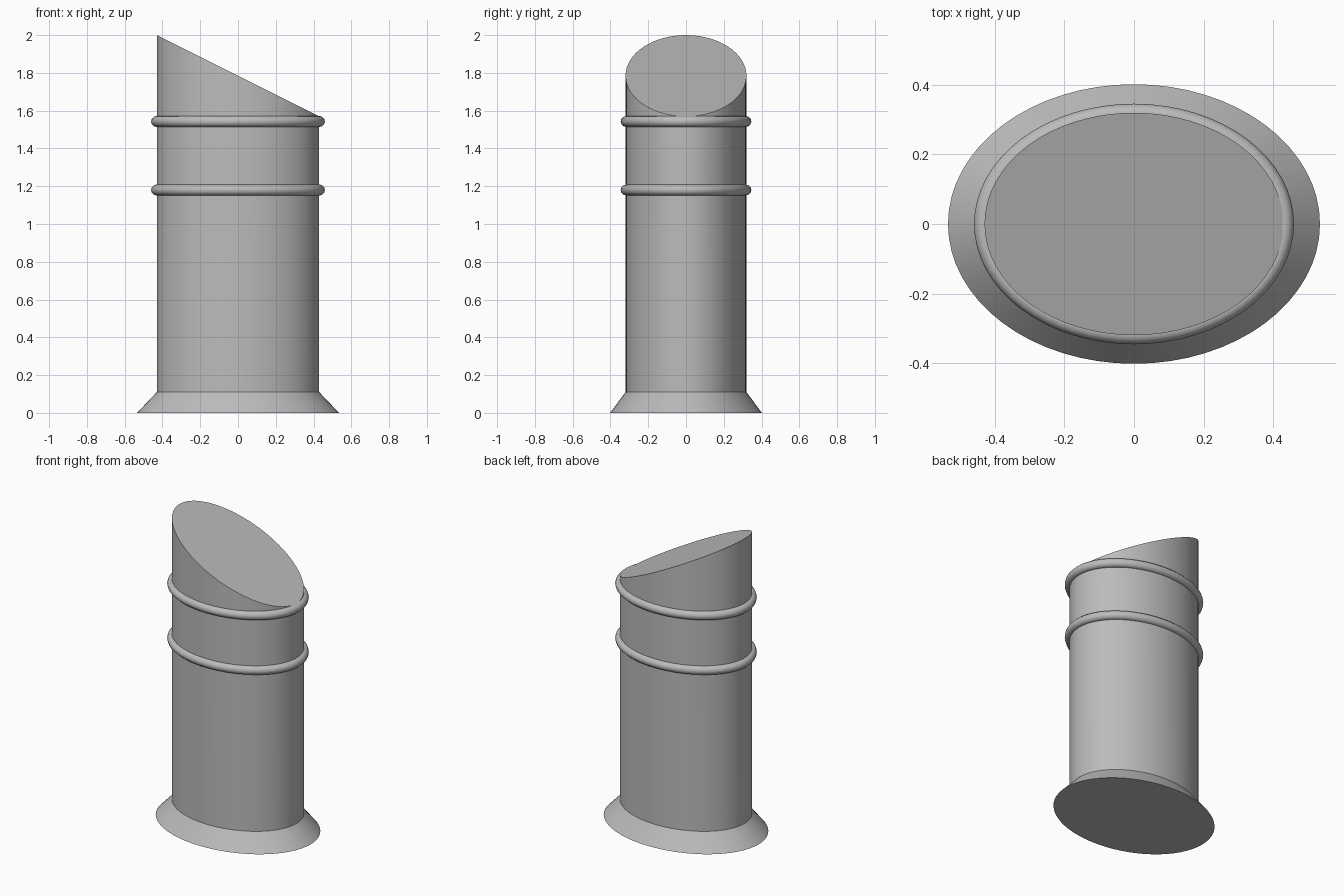
import bpy, bmesh, math

if "Cube" in bpy.data.objects:
    bpy.data.objects.remove(bpy.data.objects["Cube"])

SEG = 64
A, B = 0.43, 0.32          # half-widths of the oval column

grey = bpy.data.materials.new("mid grey")
grey.diffuse_color = (0.5, 0.5, 0.5, 1)
grey.use_nodes = True
grey.node_tree.nodes["Principled BSDF"].inputs["Base Color"].default_value = grey.diffuse_color


def loft(name, loops, closed=False):
    """Skin a stack of oval loops, each (half x, half y, height function of x)."""
    bm = bmesh.new()
    rings = []
    for a, b, height in loops:
        ring = []
        for i in range(SEG):
            t = 2 * math.pi * i / SEG
            x = a * math.cos(t)
            ring.append(bm.verts.new((x, b * math.sin(t), height(x))))
        rings.append(ring)
    pairs = list(zip(rings, rings[1:]))
    if closed:
        pairs.append((rings[-1], rings[0]))
    else:
        bm.faces.new(rings[0][::-1])
        bm.faces.new(rings[-1])
    for low, high in pairs:
        for i in range(SEG):
            j = (i + 1) % SEG
            bm.faces.new((low[i], low[j], high[j], high[i]))
    bmesh.ops.recalc_face_normals(bm, faces=bm.faces)
    mesh = bpy.data.meshes.new(name)
    bm.to_mesh(mesh)
    bm.free()
    mesh.materials.append(grey)
    obj = bpy.data.objects.new(name, mesh)
    bpy.context.collection.objects.link(obj)
    bpy.ops.object.select_all(action='DESELECT')
    obj.select_set(True)
    bpy.context.view_layer.objects.active = obj
    bpy.ops.object.shade_smooth_by_angle(angle=math.radians(35))
    return obj


def level(z):
    return lambda x: z


# Column with a slanted flat top and a flared foot
loft("column", [
    (0.535, 0.402, level(0)),
    (A, B, level(0.11)),
    (A, B, lambda x: 1.785 - 0.5 * x),
])


# Rounded bands around the column
def band(name, z, r=0.029, sides=12):
    loops = []
    for k in range(sides):
        t = 2 * math.pi * k / sides
        out = r * math.cos(t)
        loops.append((A + 0.001 + out, B - 0.004 + 0.001 + out,
                      level(z + r * math.sin(t))))
    loft(name, loops, closed=True)


band("lower_band", 1.18)
band("upper_band", 1.543)
